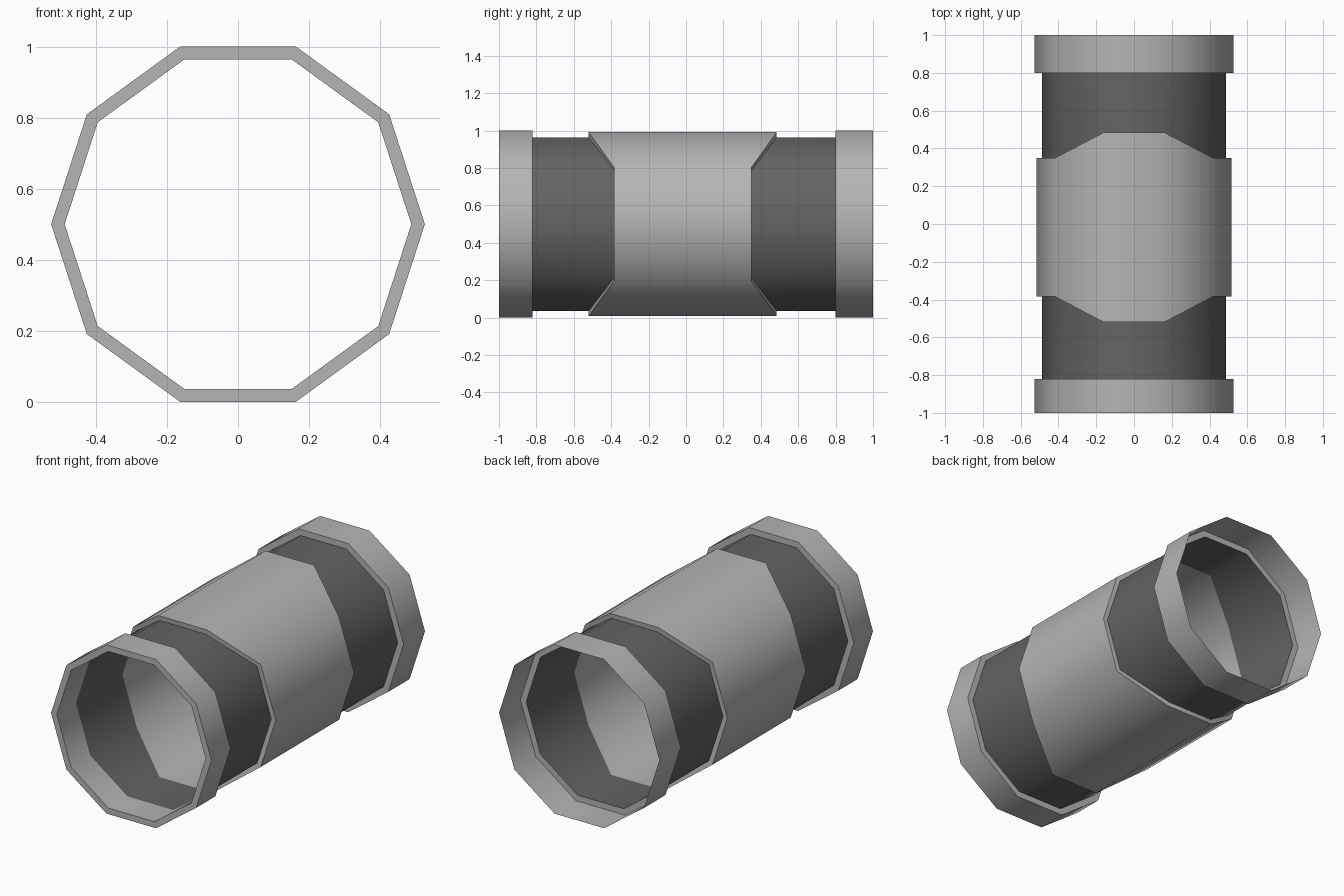
import bpy, bmesh, math

SIDES = 10
OUTER, SLEEVE, INNER = 0.526, 0.517, 0.488

cube = bpy.data.objects.get("Cube")
if cube:
    bpy.data.objects.remove(cube, do_unlink=True)


def material(name, value):
    m = bpy.data.materials.new(name)
    m.use_nodes = True
    colour = (value, value, value, 1)
    m.diffuse_color = colour
    m.node_tree.nodes["Principled BSDF"].inputs["Base Color"].default_value = colour
    return m


light_grey = material("light grey", 0.46)
dark_grey = material("dark grey", 0.125)


def notched(side_y, cap_y):
    """End line that reaches further on the top and bottom panels."""
    return lambda a: cap_y if abs(math.sin(a)) > 0.8 else side_y


def tube(name, loops, mat, closed=False):
    """Skin a series of ten-sided loops, each (radius, y or rule for y)."""
    bm = bmesh.new()
    rings = []
    for radius, y in loops:
        ring = []
        for i in range(SIDES):
            a = math.tau * i / SIDES
            ring.append(bm.verts.new((radius * math.cos(a),
                                      y(a) if callable(y) else y,
                                      0.5 + radius * math.sin(a))))
        rings.append(ring)
    pairs = list(zip(rings, rings[1:]))
    if closed:
        pairs.append((rings[-1], rings[0]))
    for r, s in pairs:
        for i in range(SIDES):
            j = (i + 1) % SIDES
            bm.faces.new((r[i], s[i], s[j], r[j]))
    mesh = bpy.data.meshes.new(name)
    bm.to_mesh(mesh)
    bm.free()
    mesh.materials.append(mat)
    obj = bpy.data.objects.new(name, mesh)
    bpy.context.collection.objects.link(obj)
    bpy.ops.object.select_all(action='DESELECT')
    obj.select_set(True)
    bpy.context.view_layer.objects.active = obj
    bpy.ops.object.shade_smooth_by_angle(angle=math.radians(40))
    return obj


front_notch = notched(-0.385, -0.52)
back_notch = notched(0.35, 0.485)

# Front collar: solid ring
tube("front_collar", [(OUTER, -1), (OUTER, -0.82), (INNER, -0.82), (INNER, -1)],
     light_grey, closed=True)

# Back collar: thin open socket with a step down to the tube
tube("back_collar", [(INNER, 0.8), (OUTER, 0.8), (OUTER, 1)], light_grey)

# Thin dark tube sections between the collars and the sleeve
tube("front_tube", [(INNER, -0.82), (INNER, front_notch)], dark_grey)
tube("back_tube", [(INNER, back_notch), (INNER, 0.8)], dark_grey)

# Thick middle sleeve with notched ends
tube("middle_sleeve", [(SLEEVE, front_notch), (SLEEVE, back_notch),
                       (INNER, back_notch), (INNER, front_notch)],
     light_grey, closed=True)
